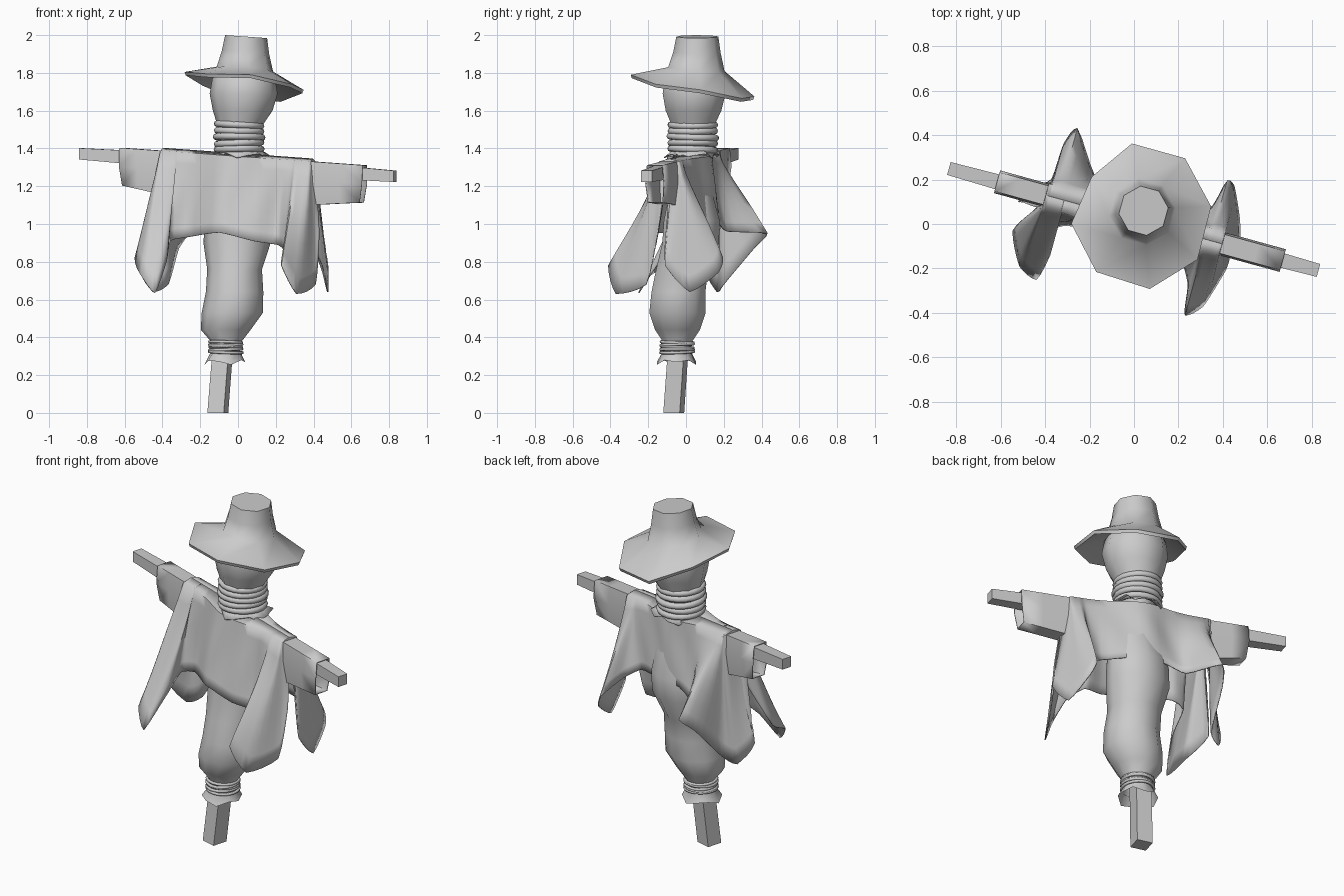
import bpy, bmesh, math, random
from mathutils import Vector

if "Cube" in bpy.data.objects:
    bpy.data.objects.remove(bpy.data.objects["Cube"])

random.seed(4)


def loft(name, rings, caps=(True, True), angle=40, thick=0.0):
    """Skin a list of closed rings that share one point count."""
    bm = bmesh.new()
    rows = [[bm.verts.new(p) for p in r] for r in rings]
    n = len(rows[0])
    for a, b in zip(rows, rows[1:]):
        for i in range(n):
            j = (i + 1) % n
            bm.faces.new((a[i], a[j], b[j], b[i]))
    if caps[0]:
        bm.faces.new(rows[0][::-1])
    if caps[1]:
        bm.faces.new(rows[-1])
    bmesh.ops.remove_doubles(bm, verts=bm.verts, dist=0.0005)
    bmesh.ops.recalc_face_normals(bm, faces=bm.faces)
    me = bpy.data.meshes.new(name)
    bm.to_mesh(me)
    bm.free()
    ob = bpy.data.objects.new(name, me)
    bpy.context.collection.objects.link(ob)
    bpy.ops.object.select_all(action='DESELECT')
    ob.select_set(True)
    bpy.context.view_layer.objects.active = ob
    bpy.ops.object.shade_smooth_by_angle(angle=math.radians(angle))
    if thick:
        m = ob.modifiers.new("thickness", 'SOLIDIFY')
        m.thickness = thick
        m.offset = 0
    return ob


def ellipse(cx, cy, z, rx, ry, n=10, phase=0.0):
    return [Vector((cx + rx * math.cos(phase + math.tau * i / n),
                    cy + ry * math.sin(phase + math.tau * i / n), z)) for i in range(n)]


# Beam frame: direction along the arms and the sideways direction
ALONG = Vector((0.964, -0.266, 0))
SIDE = Vector((0.266, 0.964, 0))


def on_beam(t, s=0.0, dz=0.0):
    p = ALONG * t + SIDE * s
    return Vector((p.x, p.y + 0.02, 1.312 - 0.069 * t + dz))


# Upright post
def post_ring(x, y, z, h):
    return [Vector((x, y, z)) + ALONG * a * h + SIDE * b * h
            for a, b in ((-1, -1), (1, -1), (1, 1), (-1, 1))]


loft("post", [post_ring(-0.107, -0.065, 0, 0.045), post_ring(0.005, 0.035, 1.42, 0.042)])

# Tapered cross beam
loft("cross_beam", [[on_beam(t, a * h, b * h) for a, b in ((-1, -1), (1, -1), (1, 1), (-1, 1))]
                    for t, h in ((-0.865, 0.03), (0, 0.047), (0.862, 0.03))])

# Baggy sleeves hanging on the beam
SLEEVE = ((-0.042, 0.045), (0.042, 0.045), (0.05, -0.05), (0.04, -0.15), (-0.04, -0.15), (-0.05, -0.05))
for name, ts in (("left_sleeve", (-0.64, -0.54, -0.42, -0.25)), ("right_sleeve", (0.695, 0.57, 0.42, 0.25))):
    rings = []
    for k, t in enumerate(ts):
        drop = (1.0, 1.08, 1.2, 1.1)[k]
        rings.append([on_beam(t + (0.015 * math.copysign(1, -t) if z < -0.1 and k == 0 else 0),
                              s, z * drop if z < 0 else z) for s, z in SLEEVE])
    loft(name, rings, (False, False), 50, 0.006)

# Stuffed sack body, tied at the bottom
BODY = ((-0.07, -0.05, 0.268, 0.108, 0.108), (-0.065, -0.048, 0.33, 0.075, 0.075),
        (-0.062, -0.045, 0.38, 0.083, 0.083), (-0.065, -0.045, 0.44, 0.132, 0.125),
        (-0.03, -0.045, 0.53, 0.162, 0.157), (-0.018, -0.04, 0.64, 0.152, 0.15),
        (-0.018, -0.02, 0.76, 0.145, 0.145), (-0.005, 0.025, 0.9, 0.178, 0.158),
        (0.0, 0.03, 1.02, 0.175, 0.155), (0.005, 0.025, 1.2, 0.14, 0.11), (0.005, 0.03, 1.33, 0.08, 0.07))
body = [ellipse(*b) for b in BODY]
for i, p in enumerate(body[0]):
    p.z += 0.014 * math.sin(i * 2.2)
loft("sack_body", body, (False, True), 75)

# Head
HEAD = ((0.005, 0.035, 1.36, 0.08, 0.08), (0.005, 0.035, 1.44, 0.1, 0.1), (0.01, 0.037, 1.52, 0.118, 0.118),
        (0.025, 0.04, 1.6, 0.158, 0.155), (0.03, 0.043, 1.69, 0.18, 0.175),
        (0.03, 0.045, 1.77, 0.166, 0.165), (0.03, 0.05, 1.81, 0.125, 0.125))
loft("head", [ellipse(*h) for h in HEAD], (True, True), 75)


# Rope coils at neck and sack bottom
def coil(name, cx, cy, z0, z1, count, R, r):
    for k in range(count):
        z = z0 + (z1 - z0) * k / (count - 1)
        bpy.ops.mesh.primitive_torus_add(
            major_segments=20, minor_segments=8, major_radius=R + random.uniform(-0.004, 0.004),
            minor_radius=r, location=(cx, cy, z),
            rotation=(random.uniform(-0.05, 0.05), random.uniform(-0.06, 0.06), k))
        bpy.context.object.name = f"{name}_{k + 1}"
        bpy.ops.object.shade_smooth()


coil("neck_rope", 0.006, 0.036, 1.395, 1.525, 5, 0.119, 0.018)
coil("bottom_rope", -0.065, -0.047, 0.322, 0.374, 5, 0.084, 0.008)

# Frayed collar under the neck rope
collar = [ellipse(0.01, 0.035, 1.40, 0.09, 0.09, 14), ellipse(0.025, 0.035, 1.362, 0.14, 0.135, 14)]
for i, p in enumerate(collar[1]):
    p.z += 0.014 * math.sin(i * 2.3)
    p.y += 0.02 * math.sin(i * 1.7)
loft("collar", collar, (False, False), 40, 0.005)

# Poncho hem, anticlockwise from the right arm: four hanging corner folds
HEM = [(0.41, -0.10, 1.25), (0.45, -0.10, 0.95), (0.475, -0.11, 0.78), (0.475, 0.02, 0.64),
       (0.45, 0.17, 0.74), (0.42, 0.195, 0.82), (0.355, 0.08, 0.9), (0.26, 0.04, 0.96), (0.08, 0.145, 1.0),
       (-0.08, 0.175, 1.0), (-0.18, 0.22, 0.96), (-0.255, 0.43, 0.95), (-0.315, 0.36, 0.87),
       (-0.37, 0.2, 0.68), (-0.45, 0.165, 0.64), (-0.52, 0.1, 0.76), (-0.43, 0.115, 1.05),
       (-0.40, 0.12, 1.25), (-0.45, 0.06, 1.05), (-0.545, -0.03, 0.82), (-0.515, -0.19, 0.73),
       (-0.44, -0.25, 0.635), (-0.38, -0.14, 0.8), (-0.36, -0.02, 0.91), (-0.27, -0.01, 0.93), (-0.1, -0.155, 0.955),
       (0.08, -0.175, 0.91), (0.21, -0.16, 0.89), (0.245, -0.27, 0.86), (0.23, -0.41, 0.78), (0.31, -0.37, 0.63),
       (0.41, -0.21, 0.68), (0.43, -0.15, 0.95)]
keys = [Vector(p) for p in HEM]
hem = []
for i in range(len(keys)):
    a, b, c, d = (keys[(i + o) % len(keys)] for o in (-1, 0, 1, 2))
    for k in range(4):
        u = k / 4
        curve = 0.5 * (2 * b + (c - a) * u + (2 * a - 5 * b + 4 * c - d) * u * u
                       + (3 * b - a - 3 * c + d) * u ** 3)
        hem.append(curve.lerp(b.lerp(c, u), 0.5))
ROWS = 8
rows = [[] for _ in range(ROWS + 2)]
for h in hem:
    rel = Vector((h.x, h.y - 0.02, 0))
    t = max(-0.41, min(0.41, rel.dot(ALONG)))
    half = 0.052 + 0.06 * math.exp(-(t / 0.17) ** 2)
    s = max(-half, min(half, rel.dot(SIDE) * 1.5))
    rows[0].append(on_beam(t, 0, 0.06))
    top = on_beam(t, s, 0.046)
    rows[1].append(top)
    for r in range(1, ROWS + 1):
        f = r / ROWS
        p = top.lerp(h, f ** 1.1)
        p.z = top.z + (h.z - top.z) * f
        # soft vertical folds
        p += SIDE * 0.008 * math.sin(h.x * 28 + f * 3) * math.sin(math.pi * f)
        rows[r + 1].append(p)
loft("poncho", rows, (False, False), 70, 0.006)

# Eight-sided hat with a drooping brim
ANG = [math.radians(97 - 45 * i) for i in range(8)]
BRIM_Z = (1.675, 1.665, 1.71, 1.74, 1.79, 1.795, 1.805, 1.75)
BRIM_R = (0.325, 0.325, 0.32, 0.325, 0.335, 0.325, 0.315, 0.28)


def hat_ring(cx, cy, r, z, dx, dy):
    return [Vector((cx + r * math.cos(a), cy + r * math.sin(a),
                    z + dx * math.cos(a) + dy * math.sin(a))) for a in ANG]


brim = [Vector((0.03 + r * math.cos(a), 0.04 + r * math.sin(a), z))
        for a, r, z in zip(ANG, BRIM_R, BRIM_Z)]
under = [Vector((p.x * 0.98, p.y * 0.98, p.z - 0.018)) for p in brim]
loft("hat", [hat_ring(0.043, 0.06, 0.112, 1.992, -0.008, 0.0),
             hat_ring(0.04, 0.058, 0.126, 1.91, -0.01, -0.003),
             hat_ring(0.037, 0.055, 0.15, 1.82, -0.012, -0.012),
             brim, under,
             hat_ring(0.037, 0.055, 0.135, 1.79, -0.012, -0.012)], (True, True), 60)
